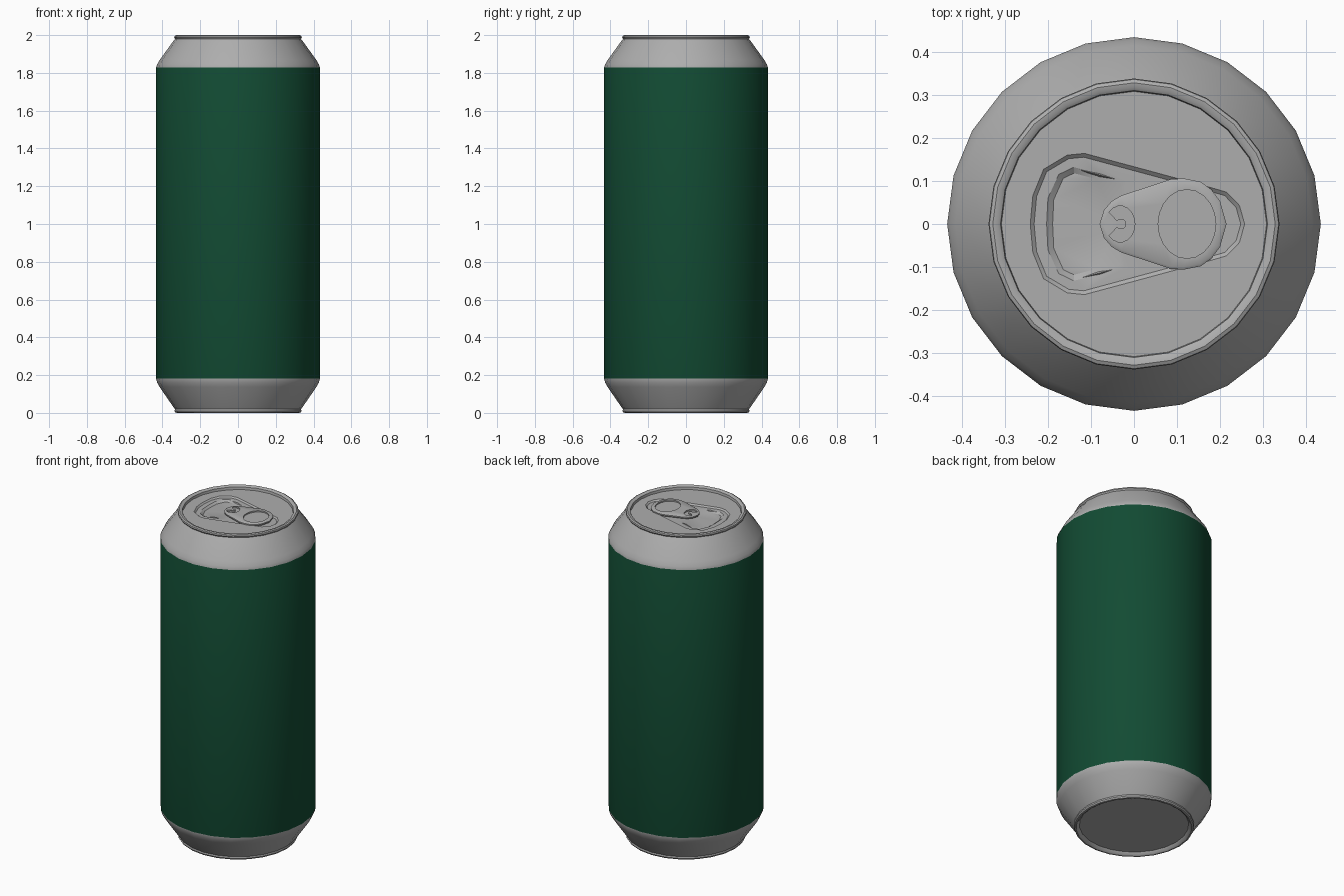
import bpy, bmesh, math

if "Cube" in bpy.data.objects:
    bpy.data.objects.remove(bpy.data.objects["Cube"])

SIDES = 24

def material(name, rgb):
    m = bpy.data.materials.new(name)
    m.diffuse_color = (*rgb, 1)
    m.use_nodes = True
    m.node_tree.nodes["Principled BSDF"].inputs["Base Color"].default_value = m.diffuse_color
    return m

silver = material("silver metal", (0.42, 0.42, 0.42))
green = material("dark green", (0.006, 0.070, 0.033))

def finish(bm, name, mats, angle=35):
    bmesh.ops.remove_doubles(bm, verts=bm.verts, dist=1e-5)
    me = bpy.data.meshes.new(name)
    bm.to_mesh(me)
    bm.free()
    ob = bpy.data.objects.new(name, me)
    bpy.context.collection.objects.link(ob)
    for m in mats:
        me.materials.append(m)
    bpy.ops.object.select_all(action='DESELECT')
    ob.select_set(True)
    bpy.context.view_layer.objects.active = ob
    bpy.ops.object.shade_smooth_by_angle(angle=math.radians(angle))
    return ob

def loop(bm, pts, z):
    """Closed loop of vertices; z is a height or a function of x."""
    vs = [bm.verts.new((x, y, z(x) if callable(z) else z)) for x, y in pts]
    for a, b in zip(vs, vs[1:] + vs[:1]):
        bm.edges.new((a, b))
    return vs

def bridge(bm, a, b):
    n = len(a)
    for i in range(n):
        j = (i + 1) % n
        bm.faces.new((a[i], a[j], b[j], b[i]))

def fill(bm, *loops, up=1):
    """Fill an outline, leaving the inner loops open as holes."""
    edges = [bm.edges.get((a, b)) for l in loops for a, b in zip(l, l[1:] + l[:1])]
    res = bmesh.ops.triangle_fill(bm, edges=edges, use_beauty=True, normal=(0, 0, up))
    for f in res["geom"]:
        if isinstance(f, bmesh.types.BMFace):
            f.normal_update()
            if f.normal.z * up < 0:
                f.normal_flip()

def ellipse(rx, ry=None, cx=0, n=SIDES):
    ry = ry or rx
    return [(cx + rx * math.cos(2 * math.pi * i / n), ry * math.sin(2 * math.pi * i / n)) for i in range(n)]

def mirrored(half):
    """Complete a counter-clockwise outline from its upper half (right to left)."""
    return half + [(x, -y) for x, y in reversed(half) if abs(y) > 1e-6]

def inset(pts, d):
    """Move an outline inward by d along its averaged normals."""
    out, n = [], len(pts)
    for i, (x, y) in enumerate(pts):
        tx, ty = pts[(i + 1) % n][0] - pts[i - 1][0], pts[(i + 1) % n][1] - pts[i - 1][1]
        l = math.hypot(tx, ty)
        out.append((x - ty / l * d, y + tx / l * d))
    return out

# can body: turned shell with rims, shoulders and recessed base
LID, FLOOR = 1.978, 1.970
profile = [(0.305, 0.018), (0.315, 0.004), (0.323, 0), (0.332, 0.002), (0.336, 0.010), (0.334, 0.020),
           (0.345, 0.035), (0.415, 0.137), (0.428, 0.160), (0.434, 0.182), (0.434, 1.828),
           (0.428, 1.845), (0.415, 1.868), (0.345, 1.965), (0.333, 1.980), (0.338, 1.988),
           (0.336, 1.996), (0.328, 2.0), (0.317, 1.998), (0.310, 1.993), (0.308, LID)]
bm = bmesh.new()
rings = [loop(bm, ellipse(r), z) for r, z in profile]
for (a, b), (p, q) in zip(zip(rings, rings[1:]), zip(profile, profile[1:])):
    bridge(bm, a, b)
fill(bm, rings[0], up=-1)
for f in bm.faces:
    f.material_index = 1 if 0.3 < f.calc_center_median().z < 1.7 else 0
finish(bm, "can_body", [silver, green])

# lid: flat panel with teardrop recess and sloping mouth panel
teardrop = mirrored([(0.257, 0), (0.245, 0.043), (0.215, 0.074), (0.17, 0.087), (0.03, 0.125),
                     (-0.115, 0.164), (-0.155, 0.160), (-0.21, 0.127), (-0.235, 0.066), (-0.241, 0)])
mouth = mirrored([(-0.02, 0), (-0.02, 0.10), (-0.085, 0.118), (-0.14, 0.132), (-0.175, 0.115), (-0.2, 0.06), (-0.203, 0)])
bm = bmesh.new()
rim = loop(bm, ellipse(0.308), LID)
edge = loop(bm, teardrop, LID)
low = loop(bm, inset(teardrop, 0.009), FLOOR)
m_edge = loop(bm, mouth, FLOOR)
m_low = loop(bm, inset(mouth, 0.014), lambda x: FLOOR - 0.010 * min(1, max(0, (-0.03 - x) / 0.1)))
fill(bm, rim, edge)
bridge(bm, edge, low)
fill(bm, low, m_edge)
bridge(bm, m_edge, m_low)
fill(bm, m_low)
finish(bm, "lid", [silver], 25)

# score ridges either side of the mouth panel
for side, label in ((1, "back"), (-1, "front")):
    bm = bmesh.new()
    pts = [(-0.145, 0.131), (-0.08, 0.109), (-0.02, 0.098), (-0.075, 0.119)]
    if side > 0:
        base = loop(bm, pts, FLOOR - 0.004)
    else:
        base = loop(bm, [(x, -y) for x, y in reversed(pts)], FLOOR - 0.004)
    tip = bm.verts.new((-0.08, side * 0.114, FLOOR + 0.004))
    for a, b in zip(base, base[1:] + base[:1]):
        bm.faces.new((a, b, tip))
    finish(bm, "mouth_ridge_" + label, [silver])

# pull tab: rounded plate with finger hole and C-shaped slot
outline = mirrored([(0.215, 0), (0.2, 0.053), (0.18, 0.08), (0.155, 0.098), (0.115, 0.106), (0.085, 0.104),
                    (-0.03, 0.066), (-0.052, 0.053), (-0.07, 0.032), (-0.08, 0)])
hole = ellipse(0.067, 0.080, 0.123, 20)
arc = [math.radians(a) for a in range(-140, 141, 20)]
slot = [(-0.032 + 0.034 * math.cos(a), 0.042 * math.sin(a)) for a in arc]
slot += [(-0.030 + 0.012 * math.cos(a), 0.012 * math.sin(a)) for a in reversed(arc)]
T0, T1 = FLOOR + 0.004, FLOOR + 0.019
bm = bmesh.new()
bottom = loop(bm, inset(outline, 0.003), T0)
side = loop(bm, outline, T0 + 0.004)
side2 = loop(bm, outline, T1 - 0.004)
top = loop(bm, inset(outline, 0.006), T1)
for a, b in ((bottom, side), (side, side2), (side2, top)):
    bridge(bm, a, b)
fill(bm, bottom, up=-1)
h_top, s_top = loop(bm, hole, T1), loop(bm, slot, T1)
fill(bm, top, h_top, s_top)
for t, pts in ((h_top, hole), (s_top, slot)):
    floor = loop(bm, pts, T1 - 0.008)
    bridge(bm, t, floor)
    fill(bm, floor)
bmesh.ops.recalc_face_normals(bm, faces=bm.faces)
finish(bm, "pull_tab", [silver])
